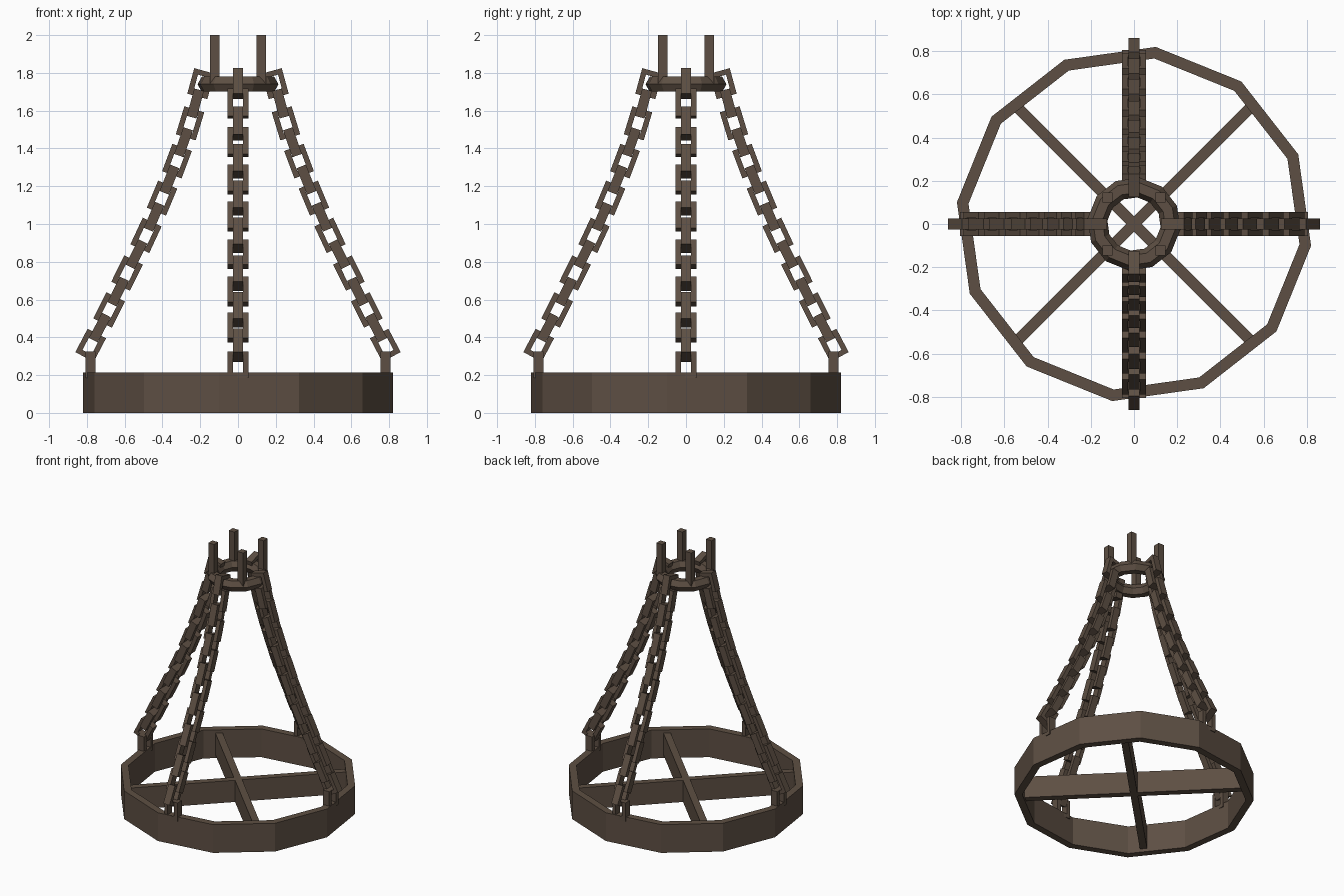
import bpy, bmesh
from math import sin, cos, pi, radians
from mathutils import Matrix, Vector

if "Cube" in bpy.data.objects:
    bpy.data.objects.remove(bpy.data.objects["Cube"])

iron = bpy.data.materials.new("dark_iron")
iron.diffuse_color = (0.11, 0.078, 0.056, 1)
iron.use_nodes = True
iron.node_tree.nodes["Principled BSDF"].inputs["Base Color"].default_value = iron.diffuse_color


def finish(name, bm):
    bmesh.ops.recalc_face_normals(bm, faces=bm.faces[:])
    me = bpy.data.meshes.new(name)
    bm.to_mesh(me)
    bm.free()
    me.materials.append(iron)
    ob = bpy.data.objects.new(name, me)
    bpy.context.collection.objects.link(ob)
    return ob


def closed_loop(bm, sections):
    """Bridge a closed series of closed cross-sections."""
    rows = [[bm.verts.new(p) for p in s] for s in sections]
    n, m = len(rows), len(rows[0])
    for i in range(n):
        a, b = rows[i], rows[(i + 1) % n]
        for j in range(m):
            k = (j + 1) % m
            bm.faces.new((a[j], a[k], b[k], b[j]))


def hoop(name, profile, sides=12, turn=-7):
    bm = bmesh.new()
    angles = [radians(turn) + 2 * pi * i / sides for i in range(sides)]
    closed_loop(bm, [[(r * cos(a), r * sin(a), z) for r, z in profile] for a in angles])
    return finish(name, bm)


def box(name, size, loc, turn=0):
    bm = bmesh.new()
    mat = (Matrix.Translation(loc) @ Matrix.Rotation(turn, 4, 'Z')
           @ Matrix.Diagonal((*size, 1)))
    bmesh.ops.create_cube(bm, size=1, matrix=mat)
    return finish(name, bm)


def add_link(bm, centre, along, across, length, rot):
    """Rectangular chain link: a flat-bar frame."""
    along = along.normalized()
    depth = along.cross(across)
    w, bar, t = 0.055, 0.028, 0.0265
    sections = []
    for sx, sy in ((1, 1), (-1, 1), (-1, -1), (1, -1)):
        sec = []
        for inset, d in ((0, -t), (0, t), (bar, t), (bar, -t)):
            p = (centre + across * sx * (w - inset)
                 + along * sy * (length / 2 - inset) + depth * d)
            sec.append(rot @ p)
        sections.append(sec)
    closed_loop(bm, sections)


# Main hoop and cross bars
hoop("main_hoop", [(0.826, 0), (0.826, 0.215), (0.772, 0.215), (0.772, 0)])
for i, a in enumerate((pi / 4, -pi / 4)):
    box(f"cross_bar_{i + 1}", (1.55, 0.05, 0.165), (0, 0, 0.107), a)

# Small top ring with six-sided section, and hanging posts
hoop("top_ring", [(0.17 + 0.046 * cos(k * pi / 3), 1.74 + 0.046 * sin(k * pi / 3))
                  for k in range(6)])
for sx in (-1, 1):
    for sy in (-1, 1):
        box("hanging_post", (0.048, 0.048, 0.26), (sx * 0.123, sy * 0.123, 1.87))

# Sagging chains: radius and height of every second link
path = [(0.78, 0.358), (0.682, 0.545), (0.587, 0.74), (0.487, 0.94),
        (0.402, 1.137), (0.323, 1.333), (0.254, 1.533), (0.197, 1.743)]
flat = [Vector((r, 0, z)) for r, z in path]
side = Vector((0, 1, 0))
for c in range(4):
    rot = Matrix.Rotation(c * pi / 2, 3, 'Z')
    bm = bmesh.new()
    add_link(bm, Vector((0.78, 0, 0.255)), Vector((0, 0, 1)), side, 0.14, rot)
    for i, p in enumerate(flat):
        t = (flat[min(i + 1, 7)] - flat[max(i - 1, 0)]).normalized()
        add_link(bm, p, t, t.cross(side), 0.14 if i in (0, 7) else 0.155, rot)
        if i < 7:
            q = flat[i + 1]
            add_link(bm, (p + q) / 2, q - p, side, 0.15, rot)
    finish(f"chain_{c + 1}", bm)
